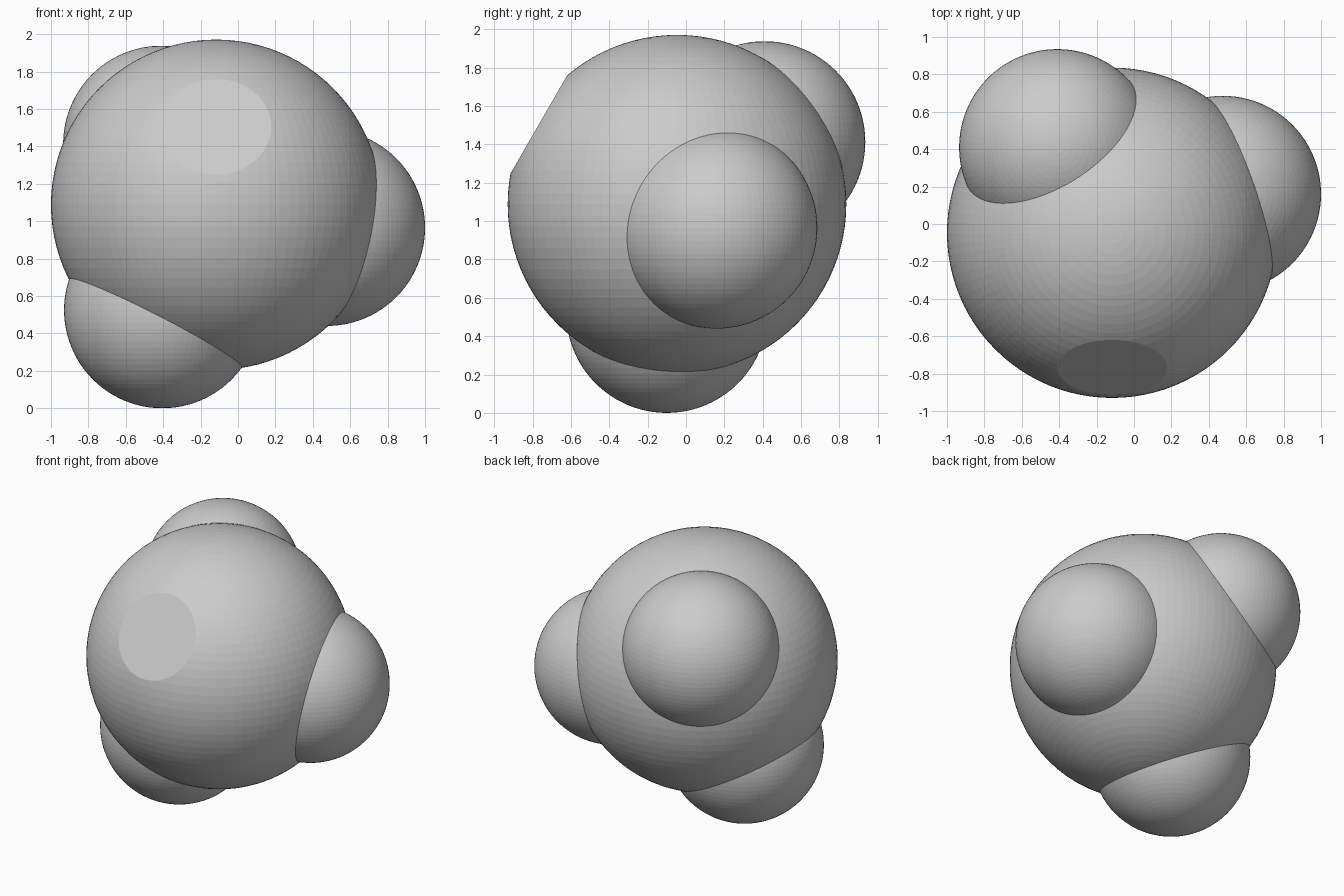
import bpy, bmesh
from mathutils import Vector

if "Cube" in bpy.data.objects:
    bpy.data.objects.remove(bpy.data.objects["Cube"])

CENTRE, R = Vector((-0.117, -0.047, 1.088)), 0.883   # big ball
r = 0.525                                            # small balls


def ball(name, centre, radius, cuts):
    """Sphere trimmed flat by planes (point, normal); the normal side is removed."""
    bm = bmesh.new()
    bmesh.ops.create_uvsphere(bm, u_segments=96, v_segments=48, radius=radius)
    bmesh.ops.translate(bm, verts=bm.verts, vec=centre)
    for point, normal in cuts:
        geom = bm.verts[:] + bm.edges[:] + bm.faces[:]
        cut = bmesh.ops.bisect_plane(bm, geom=geom, plane_co=point,
                                     plane_no=normal, clear_outer=True)
        rim = [e for e in cut["geom_cut"] if isinstance(e, bmesh.types.BMEdge)]
        bmesh.ops.contextual_create(bm, geom=rim)
    bmesh.ops.recalc_face_normals(bm, faces=bm.faces)
    mesh = bpy.data.meshes.new(name)
    bm.to_mesh(mesh)
    bm.free()
    obj = bpy.data.objects.new(name, mesh)
    bpy.context.collection.objects.link(obj)
    return obj


small = {
    "right_ball": Vector((0.475, 0.16, 0.965)),
    "lower_ball": Vector((-0.405, -0.10, 0.525)),
    "rear_ball": Vector((-0.41, 0.41, 1.413)),
}

# Flat connector face on the front of the big ball
front = Vector((0, -0.866, 0.5))
cuts = [(CENTRE + front * 0.832, front)]

# Small balls, each meeting the big ball on a flat seam
for name, pos in small.items():
    d = (pos - CENTRE).length
    n = (pos - CENTRE) / d
    seam = CENTRE + n * ((d * d + R * R - r * r) / (2 * d))
    ball(name, pos, r, [(seam, -n)])
    cuts.append((seam, n))

# Big central ball
ball("central_ball", CENTRE, R, cuts)
